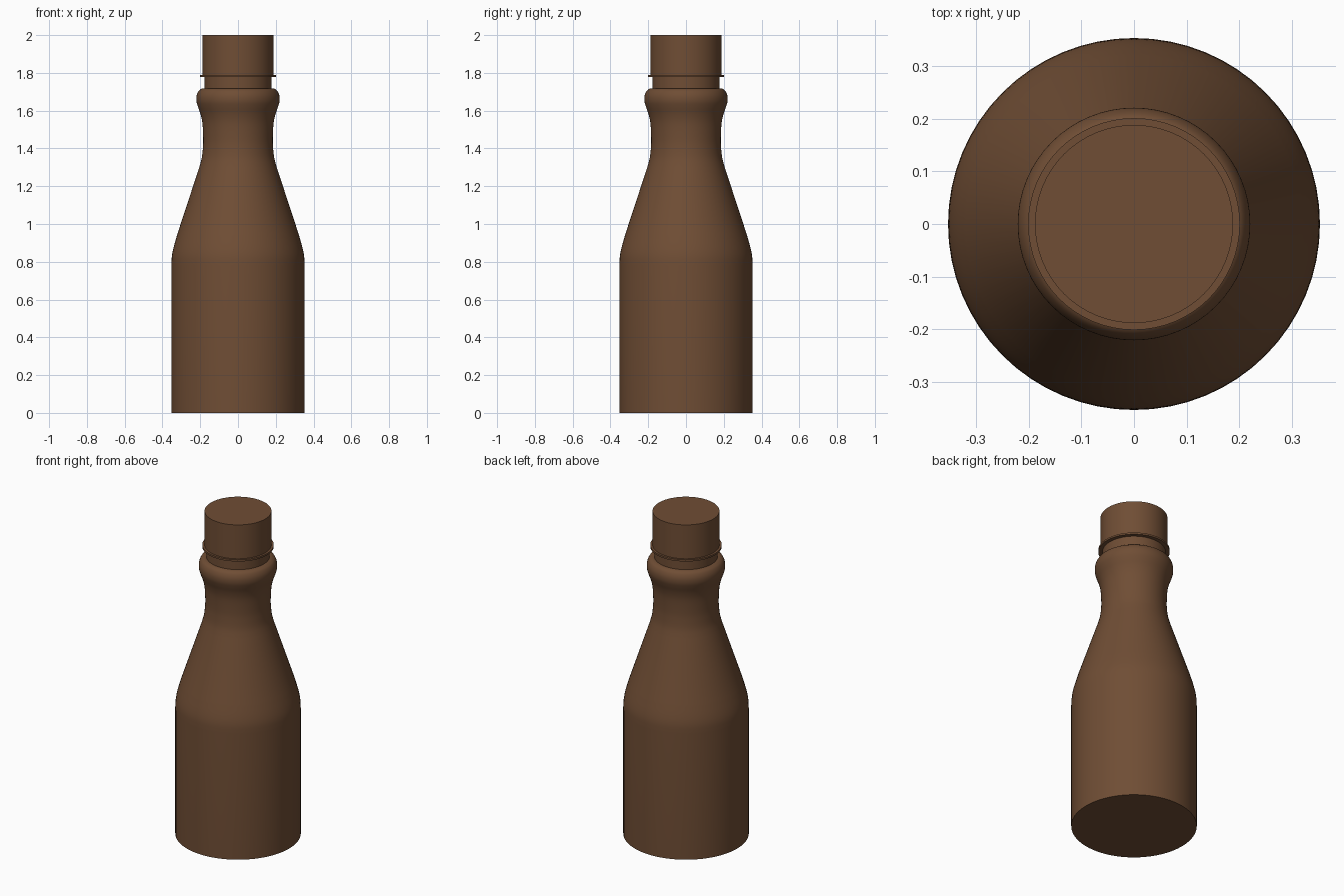
import bpy, bmesh
from math import radians
from mathutils import Vector

if "Cube" in bpy.data.objects:
    bpy.data.objects.remove(bpy.data.objects["Cube"])

SIDES = 64
brown = bpy.data.materials.new("brown")
brown.diffuse_color = (0.16, 0.075, 0.035, 1)
brown.use_nodes = True
brown.node_tree.nodes["Principled BSDF"].inputs["Base Color"].default_value = brown.diffuse_color


def smooth(points, steps=4):
    """Catmull-Rom curve through (radius, z) points."""
    p = [Vector(q) for q in points]
    p = [2 * p[0] - p[1]] + p + [2 * p[-1] - p[-2]]
    out = []
    for a, b, c, d in zip(p, p[1:], p[2:], p[3:]):
        for i in range(steps):
            t = i / steps
            out.append(0.5 * (2 * b + (c - a) * t + (2 * a - 5 * b + 4 * c - d) * t**2
                              + (3 * b - a - 3 * c + d) * t**3))
    return [tuple(q) for q in out] + [points[-1]]


def lathe(name, profile):
    """Spin a (radius, z) profile about z and cap both ends."""
    bm = bmesh.new()
    verts = [bm.verts.new((r, 0, z)) for r, z in profile]
    edges = [bm.edges.new(pair) for pair in zip(verts, verts[1:])]
    bmesh.ops.spin(bm, geom=verts + edges, axis=(0, 0, 1), cent=(0, 0, 0),
                   angle=radians(360), steps=SIDES, use_merge=True)
    bmesh.ops.remove_doubles(bm, verts=bm.verts, dist=1e-5)
    bmesh.ops.holes_fill(bm, edges=[e for e in bm.edges if e.is_boundary], sides=0)
    bmesh.ops.recalc_face_normals(bm, faces=bm.faces)
    mesh = bpy.data.meshes.new(name)
    bm.to_mesh(mesh)
    bm.free()
    obj = bpy.data.objects.new(name, mesh)
    bpy.context.collection.objects.link(obj)
    mesh.materials.append(brown)
    bpy.ops.object.select_all(action='DESELECT')
    obj.select_set(True)
    bpy.context.view_layer.objects.active = obj
    bpy.ops.object.shade_smooth_by_angle(angle=radians(35))
    return obj


# Bottle: straight body, sloped shoulder, waisted neck, rounded bead, short collar
shoulder = smooth([(0.353, 0.78), (0.350, 0.83), (0.340, 0.88), (0.320, 0.95)])
neck = smooth([(0.205, 1.30), (0.192, 1.35), (0.186, 1.40), (0.184, 1.45),
               (0.188, 1.53), (0.198, 1.58), (0.212, 1.62), (0.220, 1.65),
               (0.219, 1.68), (0.208, 1.705), (0.192, 1.717)])
lathe("bottle", [(0.353, 0)] + shoulder + neck + [(0.178, 1.718), (0.178, 1.782)])

# Thin flange below the cap
lathe("neck_flange", [(0.201, 1.779), (0.201, 1.790)])

# Plain cylindrical cap
lathe("cap", [(0.188, 1.788), (0.188, 2.0)])
